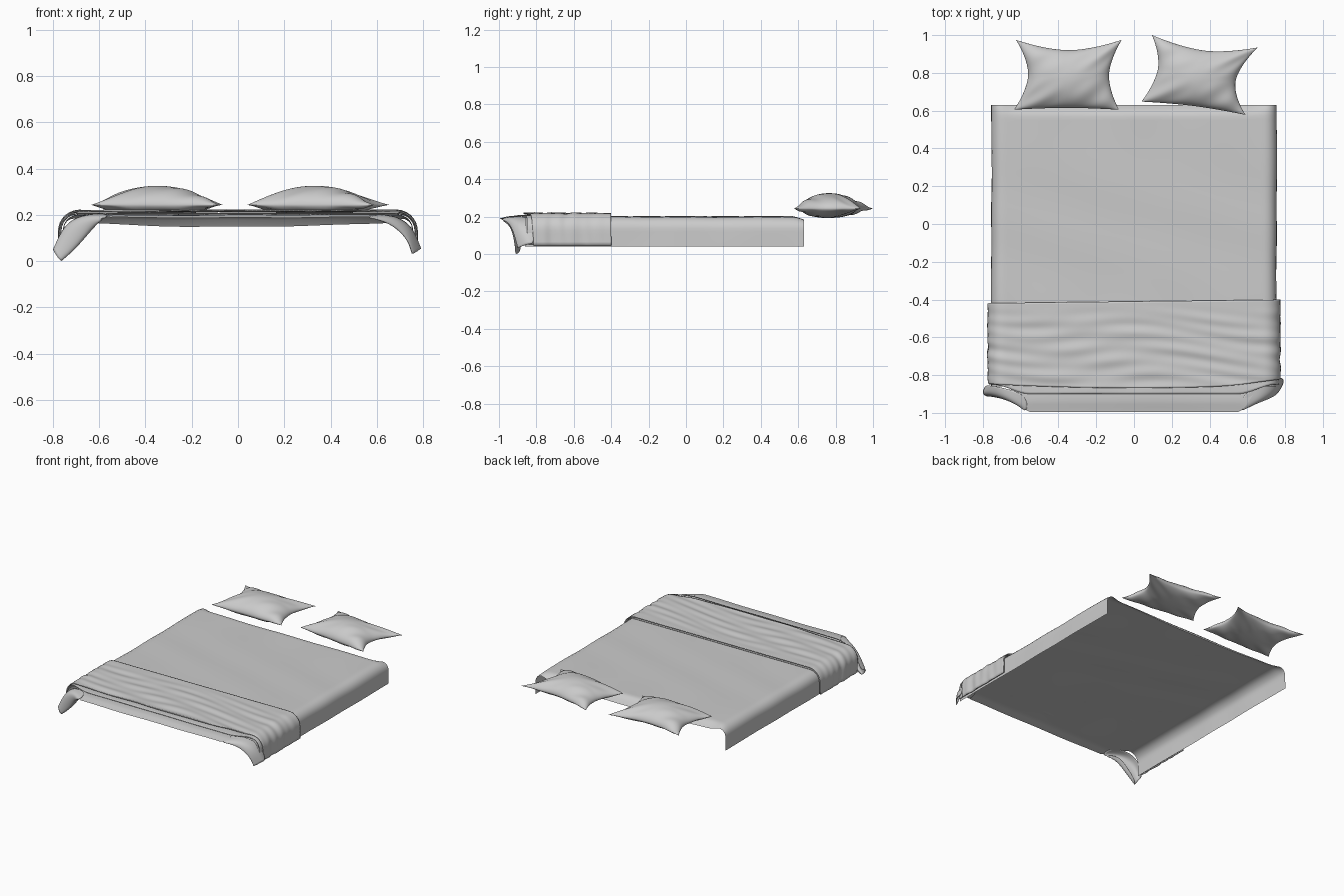
import bpy, math
from mathutils import Vector

if "Cube" in bpy.data.objects:
    bpy.data.objects.remove(bpy.data.objects["Cube"])


def mesh_grid(name, rows, solid=0.0, subsurf=0):
    """Build a smooth quad sheet from rows of points."""
    n = len(rows[0])
    verts = [p for r in rows for p in r]
    faces = [(i * n + j, i * n + j + 1, (i + 1) * n + j + 1, (i + 1) * n + j)
             for i in range(len(rows) - 1) for j in range(n - 1)]
    me = bpy.data.meshes.new(name)
    me.from_pydata(verts, [], faces)
    me.polygons.foreach_set("use_smooth", [True] * len(me.polygons))
    ob = bpy.data.objects.new(name, me)
    bpy.context.collection.objects.link(ob)
    if subsurf:
        m = ob.modifiers.new("smooth", 'SUBSURF')
        m.levels = m.render_levels = subsurf
    if solid:
        m = ob.modifiers.new("thickness", 'SOLIDIFY')
        m.thickness = solid
        m.offset = 1
    return ob


def step(a, b, x):
    t = min(1, max(0, (x - a) / (b - a)))
    return t * t * (3 - 2 * t)


def section(s, half, top, bottom, r):
    """Point and normal on a flat top with rounded, hanging sides."""
    a, sg = abs(s), (1 if s >= 0 else -1)
    flat = half - r
    if a < flat:
        return s, top, 0, 1
    t = (a - flat) / r
    if t < math.pi / 2:
        return (sg * (flat + r * math.sin(t)), top - r + r * math.cos(t),
                sg * math.sin(t), math.cos(t))
    return sg * half, top - r - (a - flat - r * math.pi / 2), sg, 0


def drape(name, half, top, bottom, r, y_start, y_end, bump, solid=0, nx=90, ny=60):
    length = half - r + r * math.pi / 2 + top - r - bottom
    rows = []
    for i in range(ny + 1):
        row = []
        for j in range(nx + 1):
            s = length * (2 * j / nx - 1)
            y = y_start(s) + (y_end(s) - y_start(s)) * i / ny
            x, z, ax, az = section(s, half, top, bottom, r)
            d = bump(s, y)
            row.append((x + ax * d, y, z + az * d))
        rows.append(row)
    return mesh_grid(name, rows, solid)


# Bed sheet: curled at the head, tongue at the foot
def sheet_bump(s, y):
    top = 1 - step(0.62, 0.78, abs(s))
    d = 0.0025 * math.sin(9 * s + 7 * y + math.sin(5 * y)) * math.sin(6 * y - 4 * s)
    curl = max(0, (y - 0.57) / 0.06) ** 2 * (0.028 + 0.024 * (1 - (s / 0.75) ** 2))
    foot = 0.012 * step(-0.93, -1.0, y)
    return d - top * (curl + foot)


drape("bed_sheet", 0.755, 0.2, 0.04, 0.065, lambda s: 0.63,
      lambda s: -0.995 + 0.135 * step(0.55, 0.68, abs(s)), sheet_bump, ny=80)


# Folded blanket: two layers across the foot of the bed
def blanket_bump(s, y):
    fade = step(-0.41, -0.55, y)
    return fade * (0.003 * math.sin(75 * y + 2.5 * math.sin(5 * s + 3 * y))
                   * math.sin(6 * s + 14 * y)
                   + 0.0015 * math.sin(40 * y + 9 * s))


def head_edge(s):
    return -0.41 + 0.012 * s


def upper_foot(s):
    return -0.868 + 0.035 * min(1, s * s) + 0.025 * step(0.4, 0.85, s)


drape("blanket_upper", 0.775, 0.219, 0.045, 0.09, head_edge, upper_foot,
      blanket_bump, solid=0.005, ny=50)
drape("blanket_lower", 0.768, 0.207, 0.05, 0.075, head_edge,
      lambda s: -0.9 + 0.05 * step(0.55, 0.75, abs(s)),
      lambda s, y: 0.3 * blanket_bump(s, y), solid=0.004, ny=40)

# Hanging corner folds at the foot
mesh_grid("left_corner_fold", [
    [(-.57, -.90, .205), (-.70, -.865, .195), (-.765, -.855, .13), (-.785, -.855, .05)],
    [(-.56, -.99, .192), (-.66, -.94, .20), (-.755, -.91, .15), (-.805, -.90, .055)],
    [(-.59, -.985, .18), (-.625, -.94, .14), (-.70, -.92, .04), (-.765, -.915, -.005)],
    [(-.60, -.95, .18), (-.63, -.89, .15), (-.71, -.88, .06), (-.765, -.89, .01)],
], solid=0.004, subsurf=3)
mesh_grid("right_corner_fold", [
    [(.57, -.90, .205), (.69, -.85, .20), (.765, -.82, .14), (.785, -.81, .05)],
    [(.56, -.99, .192), (.66, -.945, .205), (.75, -.90, .16), (.80, -.84, .06)],
    [(.59, -.985, .18), (.66, -.95, .155), (.735, -.93, .09), (.75, -.915, .025)],
    [(.61, -.95, .18), (.67, -.91, .16), (.73, -.89, .10), (.75, -.885, .04)],
], solid=0.004, subsurf=3)


# Pillows: pinched outline with puffed faces
def pillow(name, corners, pinch, seed):
    bl, br, tr, tl = [Vector(c) for c in corners]
    n, rows = 40, {1: [], -1: []}
    p_bottom, p_right, p_top, p_left = pinch
    for side in (1, -1):
        for i in range(n + 1):
            v = -math.cos(math.pi * i / n)
            row = []
            for j in range(n + 1):
                u = -math.cos(math.pi * j / n)
                a, b = (u + 1) / 2, (v + 1) / 2
                p = bl.lerp(br, a).lerp(tl.lerp(tr, a), b)
                cu, cv = 1 - abs(u) ** 1.7, 1 - abs(v) ** 1.7
                p.y += cu * (p_bottom * (1 - b) ** 2 - p_top * b ** 2)
                p.x += cv * (p_left * (1 - a) ** 2 - p_right * a ** 2)
                puff = (max(0, (1 - u * u) * (1 - v * v))) ** 0.55
                rad = 3 * abs(u * v) * puff
                crease = 0.006 * rad * math.sin(9 * u - 8 * v + seed)
                mid = 0.243 + 0.01 * puff
                h = (0.072 if side > 0 else 0.06) * puff * (1 - 0.12 * v)
                row.append((p.x, p.y, mid + side * h + crease))
            rows[side].append(row)
    loop = rows[1] + rows[-1][::-1]
    ob = mesh_grid(name, loop)
    w = ob.modifiers.new("seam", 'WELD')
    w.merge_threshold = 0.0003
    return ob


pillow("left_pillow", [(-.635, .605), (-.08, .605), (-.065, .975), (-.625, .975)],
       (0.01, 0.06, 0.055, 0.07), 0.5)
pillow("right_pillow", [(.04, .648), (.59, .578), (.655, .935), (.095, 1.0)],
       (0.012, 0.085, 0.05, 0.06), 2.0)
